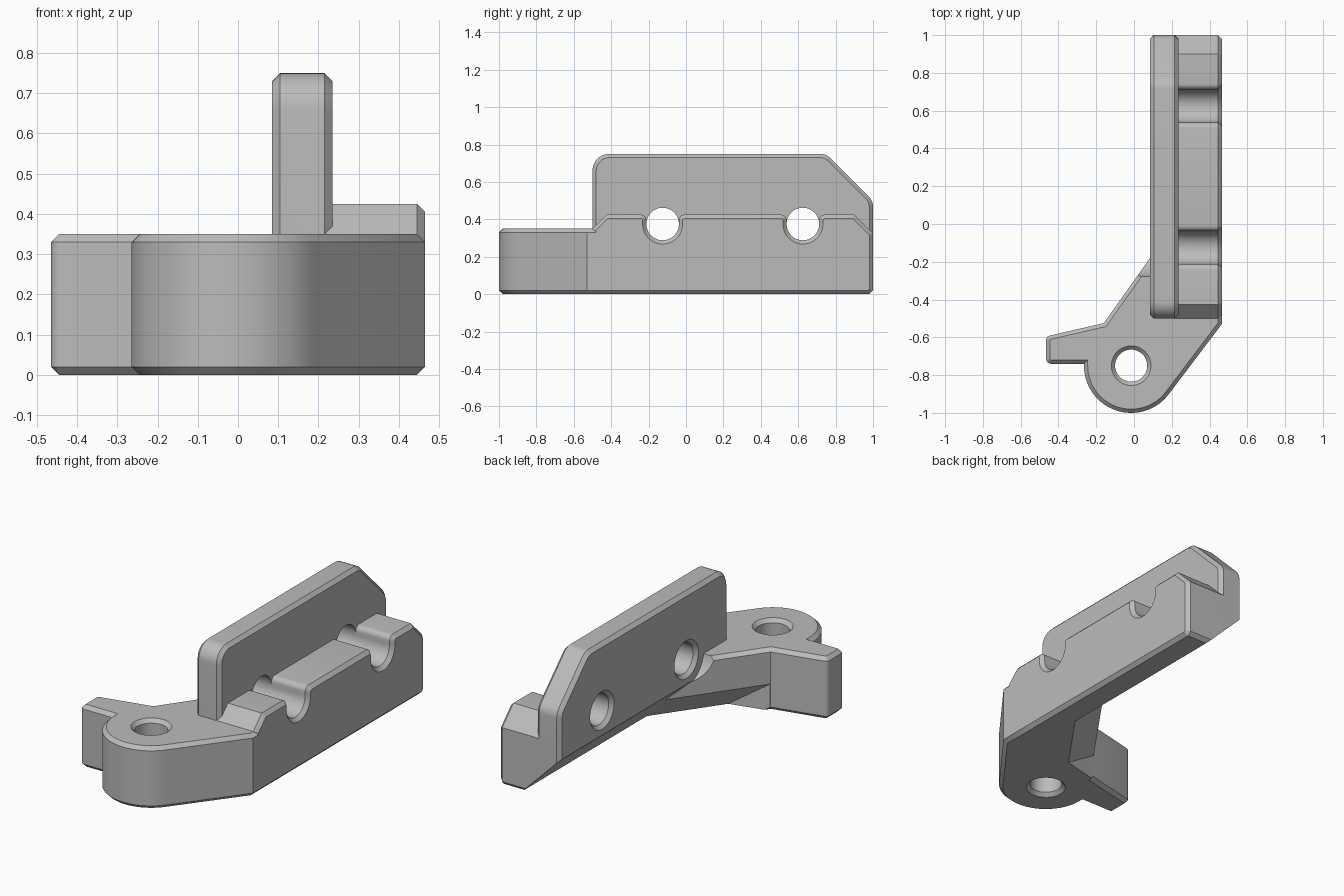
import bpy, bmesh
from math import sin, cos, radians, pi
from mathutils import Vector

if "Cube" in bpy.data.objects:
    bpy.data.objects.remove(bpy.data.objects["Cube"])

grey = bpy.data.materials.new("plain grey")
grey.diffuse_color = (0.5, 0.5, 0.5, 1)
grey.use_nodes = True
grey.node_tree.nodes["Principled BSDF"].inputs["Base Color"].default_value = grey.diffuse_color

CH = 0.02                      # edge chamfer
HOLES = (-0.125, 0.625)        # y of the cross holes
HZ, HR = 0.375, 0.087          # height and radius of the cross holes


def along_z(u, v, w): return Vector((u, v, w))
def along_x(u, v, w): return Vector((w, u, v))
def along_y(u, v, w): return Vector((u, w, v))


def arc(cx, cy, r, a0, a1, n=8):
    return [(cx + r * cos(radians(a0 + (a1 - a0) * i / n)),
             cy + r * sin(radians(a0 + (a1 - a0) * i / n))) for i in range(n + 1)]


def loft(name, rings, chamfer=()):
    """Solid through matching rings of points; chamfer the chosen end rings."""
    bm = bmesh.new()
    vs = [[bm.verts.new(p) for p in ring] for ring in rings]
    n = len(rings[0])
    for a, b in zip(vs, vs[1:]):
        for i in range(n):
            j = (i + 1) % n
            bm.faces.new((a[i], a[j], b[j], b[i]))
    caps = [bm.faces.new(vs[0][::-1]), bm.faces.new(vs[-1])]
    bmesh.ops.recalc_face_normals(bm, faces=bm.faces[:])
    edges = [e for k in chamfer for e in caps[k].edges]
    if edges:
        bmesh.ops.bevel(bm, geom=edges, offset=CH, offset_type='OFFSET', segments=1,
                        profile=0.5, affect='EDGES', clamp_overlap=False)
        bmesh.ops.recalc_face_normals(bm, faces=bm.faces[:])
    me = bpy.data.meshes.new(name)
    bm.to_mesh(me)
    bm.free()
    ob = bpy.data.objects.new(name, me)
    bpy.context.collection.objects.link(ob)
    return ob


def prism(name, pts, axis, lo, hi, chamfer=()):
    return loft(name, [[axis(u, v, w) for u, v in pts] for w in (lo, hi)], chamfer)


def turned(name, u, v, axis, steps, n=48):
    """Round cutter from (position, radius) steps along an axis."""
    return loft(name, [[axis(u + r * cos(2 * pi * i / n), v + r * sin(2 * pi * i / n), w)
                        for i in range(n)] for w, r in steps])


def cut(ob, cutters):
    for c in cutters:
        c.hide_render = True
        m = ob.modifiers.new("cut", 'BOOLEAN')
        m.operation, m.solver, m.object = 'DIFFERENCE', 'EXACT', c
    bpy.context.view_layer.update()
    dg = bpy.context.evaluated_depsgraph_get()
    me = bpy.data.meshes.new_from_object(ob.evaluated_get(dg))
    ob.modifiers.clear()
    ob.data = me


def finish(ob):
    me = ob.data
    me.materials.clear()
    me.materials.append(grey)
    for p in me.polygons:
        p.use_smooth = True
        p.material_index = 0
    me.set_sharp_from_angle(angle=radians(30))


# base with round boss, side arm and slanted web
A = (-0.16, -0.525)
foot = arc(-0.015, -0.75, 0.25, 180, 323, 36) + [
    (0.465, -0.53), (0.465, -0.32), (0.40, -0.30), (0.40, -0.018), (0.20, -0.018), A]
foot += arc(-0.44, -0.615, 0.025, 104, 180, 5) + arc(-0.44, -0.715, 0.025, 180, 270, 5)
foot += [(-0.265, -0.74)]
base = prism("base", foot, along_z, 0, 0.35, (0, 1))

# plate with rounded front corner and sloped rear corner
outline = [(-0.5, 0.1), (1.0, 0.1)] + arc(0.92, 0.467, 0.08, 0, 45, 6)
outline += arc(0.717, 0.67, 0.08, 45, 90, 6) + arc(-0.41, 0.66, 0.09, 90, 180, 10)
plate = prism("upright_plate", outline, along_x, 0.085, 0.235, (0, 1))

# rail with two rounded notches
top = [(-0.5, 0.35), (-0.425, 0.425)]
for c in HOLES:
    top += arc(c - HR - 0.03, 0.395, 0.03, 90, 0, 6)
    top += arc(c, HZ, HR, 180, 360, 24)
    top += arc(c + HR + 0.03, 0.395, 0.03, 180, 90, 6)
top += [(0.9, 0.425), (1.0, 0.325), (1.0, CH), (1.0 - CH, 0), (-0.5, 0)]
rail = prism("rail", top[::-1], along_x, 0.105, 0.465, (1,))

# cutters: cross holes, screw hole, clearance, sloped undersides
cross = [turned("cross_hole_cutter", c, HZ, along_x,
                [(0.065, HR + 0.04), (0.105, HR), (0.6, HR)]) for c in HOLES]
screw = turned("screw_hole_cutter", -0.015, -0.75, along_z,
               [(-0.02, 0.125), (0.02, 0.085), (0.33, 0.085), (0.37, 0.125)])
clearance = turned("clearance_cutter", HOLES[0], HZ, along_x, [(-0.3, 0.155), (0.085, 0.155)])
under = prism("underside_cutter", [(0.36, -0.04), (0.0, 0.32), (0.0, -0.04)],
              along_y, -0.7, 1.2)

d = Vector((0.36, 0.507, 0)).normalized()         # run of the slanted web
inward = Vector((d.y, -d.x, 0))
arm = Vector((0.971, 0.239, 0))                   # run of the arm wall
start = Vector((A[0], A[1], 0)) + d * 0.003
tri = [(0.17, -0.02), (-0.02, 0.17), (-0.02, -0.02)]
ends = [[start + arm * (o / arm.dot(inward)) + Vector((0, 0, z)) for o, z in tri],
        [start + d * 1.0 + inward * o + Vector((0, 0, z)) for o, z in tri]]
web = loft("web_cutter", ends)

cut(base, [web, screw, clearance, cross[0]])
cut(plate, [under] + cross)
cut(rail, [under])
for ob in (base, plate, rail):
    finish(ob)
for c in cross + [screw, clearance, under, web]:
    bpy.data.objects.remove(c, do_unlink=True)
